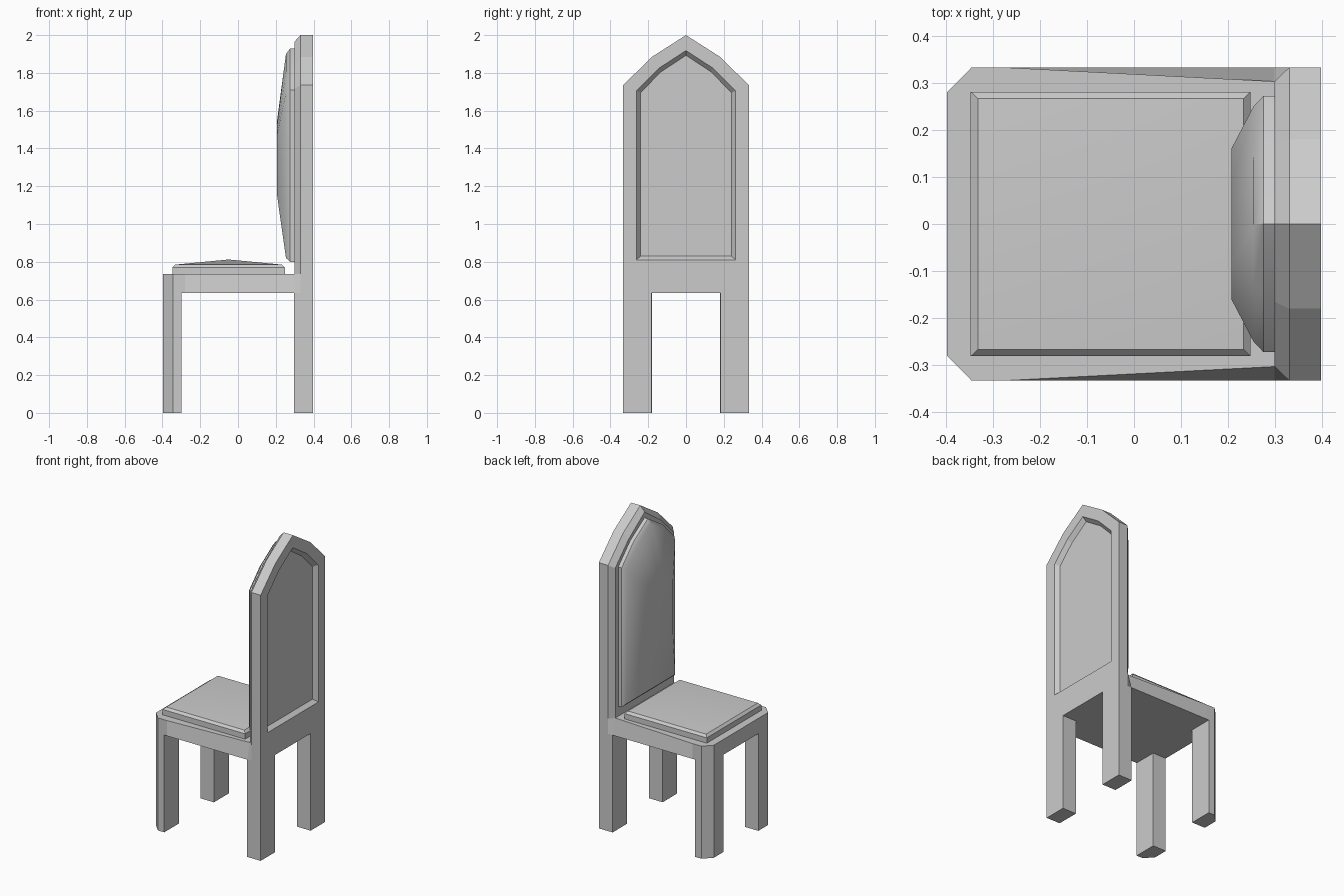
import bpy, bmesh

if "Cube" in bpy.data.objects:
    bpy.data.objects.remove(bpy.data.objects["Cube"])


def loft(name, rings, smooth=None, apex=None):
    """Skin matching rings of 3D points, capping both ends (or closing to an apex)."""
    bm = bmesh.new()
    vr = [[bm.verts.new(p) for p in r] for r in rings]
    n = len(rings[0])
    for a, b in zip(vr, vr[1:]):
        for i in range(n):
            j = (i + 1) % n
            bm.faces.new((a[i], a[j], b[j], b[i]))
    bm.faces.new(vr[0])
    if apex:
        tip = bm.verts.new(apex)
        for i in range(n):
            bm.faces.new((vr[-1][i], vr[-1][(i + 1) % n], tip))
    else:
        bm.faces.new(vr[-1])
    bmesh.ops.recalc_face_normals(bm, faces=bm.faces)
    me = bpy.data.meshes.new(name)
    bm.to_mesh(me)
    bm.free()
    ob = bpy.data.objects.new(name, me)
    bpy.context.collection.objects.link(ob)
    if smooth:
        bpy.ops.object.select_all(action='DESELECT')
        ob.select_set(True)
        bpy.context.view_layer.objects.active = ob
        bpy.ops.object.shade_smooth_by_angle(angle=smooth)
    return ob


def mirror_y(half):
    return half + [(x, -y) for x, y in reversed(half)]


def plan(pts, z):
    return [(x, y, z) for x, y in pts]


def rect(x0, x1, y0, y1):
    return [(x0, y0), (x1, y0), (x1, y1), (x0, y1)]


def arch(x, w, bottom, shoulder, mid_y, mid_z, top):
    """Pointed arch outline in the plane of the backrest."""
    half = [(w, bottom), (w, shoulder), (mid_y, mid_z)]
    pts = half + [(0, top)] + [(-y, z) for y, z in reversed(half)]
    return [(x, y, z) for y, z in pts]


F, B, W = -0.397, 0.397, 0.333   # front, back, half width
LEG, SEAT = 0.635, 0.735         # leg top and seat top heights

# Legs: front pair has a chamfered outer corner
for side, s in (("right", -1), ("left", 1)):
    front = [(F, 0.18 * s), (F, 0.28 * s), (-0.345, W * s), (-0.3, W * s), (-0.3, 0.18 * s)]
    loft(f"front_leg_{side}", [plan(front, 0), plan(front, LEG)])
    back = rect(0.297, B, 0.183 * s, W * s)
    loft(f"back_leg_{side}", [plan(back, 0), plan(back, LEG)])

# Seat frame, sides leaning in toward the backrest
low = [(F, 0.28), (-0.345, W), (-0.28, W), (0.299, W), (0.33, W), (B, W)]
high = [(F, 0.28), (-0.345, W), (-0.28, W), (0.299, 0.303), (0.33, W), (B, W)]
loft("seat_frame", [plan(mirror_y(low), LEG), plan(mirror_y(high), SEAT)])

# Seat cushion with a shallow crown
big = rect(-0.347, 0.248, -0.281, 0.281)
small = rect(-0.332, 0.233, -0.267, 0.267)
loft("seat_cushion", [plan(big, SEAT), plan(big, 0.77), plan(small, 0.785)],
     smooth=0.35, apex=(-0.05, 0, 0.812))

# Backrest: chamfered front edge, recessed panel behind
loft("backrest", [
    arch(0.299, 0.303, SEAT, 1.715, 0.165, 1.85, 1.965),
    arch(0.33, W, SEAT, 1.735, 0.18, 1.885, 2.0),
    arch(B, W, SEAT, 1.735, 0.18, 1.885, 2.0),
    arch(B, 0.262, 0.81, 1.705, 0.143, 1.825, 1.918),
    arch(0.37, 0.241, 0.83, 1.695, 0.133, 1.805, 1.893)])

# Back cushion bulging forward
loft("back_cushion", [
    arch(0.299, 0.272, 0.8, 1.71, 0.148, 1.835, 1.928),
    arch(0.275, 0.272, 0.8, 1.71, 0.148, 1.835, 1.928),
    arch(0.254, 0.25, 0.82, 1.695, 0.138, 1.81, 1.9),
    arch(0.207, 0.16, 1.15, 1.47, 0.085, 1.52, 1.55)], smooth=0.6)
